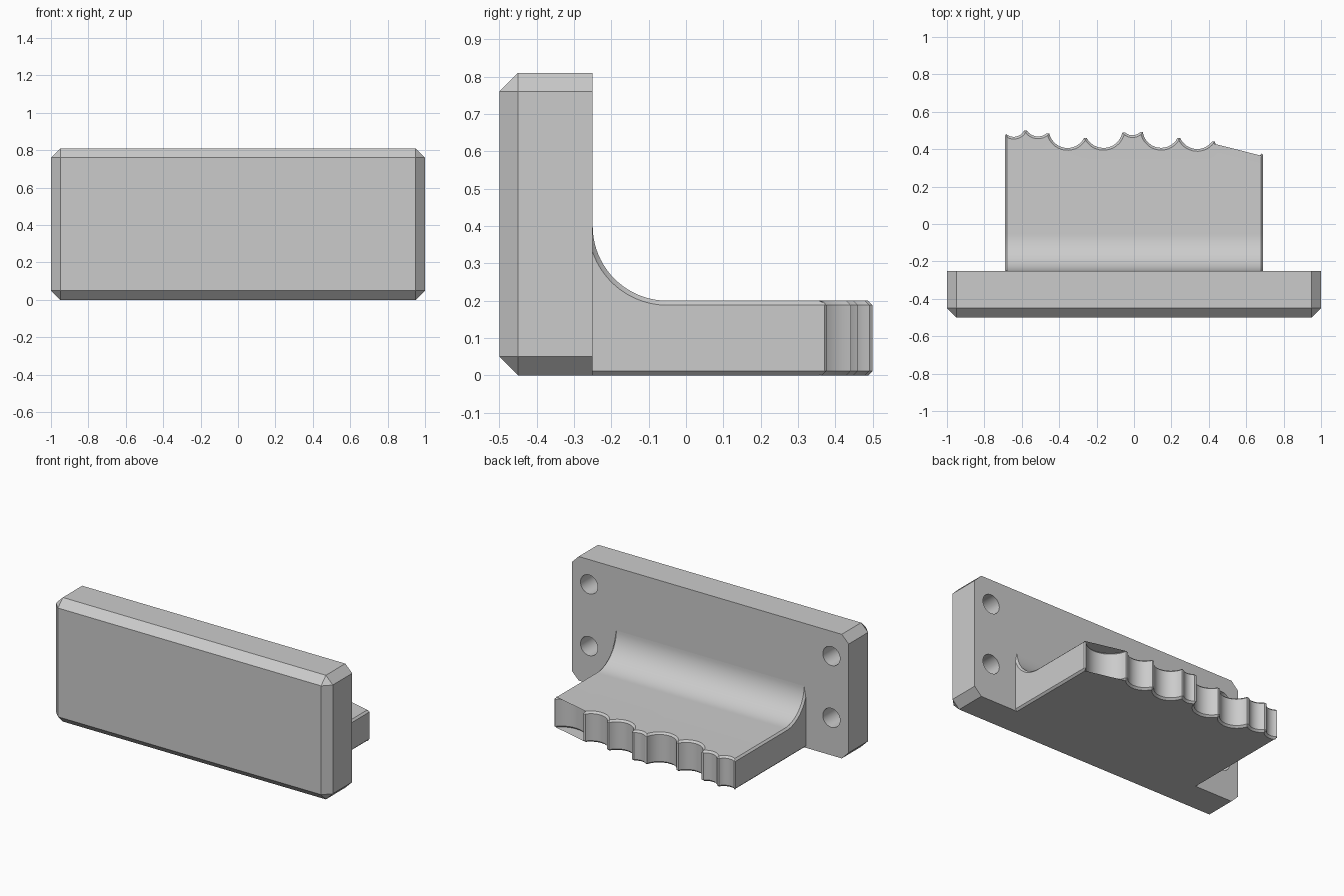
import bpy, bmesh, math
from mathutils import Vector

cube = bpy.data.objects.get("Cube")
if cube:
    bpy.data.objects.remove(cube, do_unlink=True)

grey = bpy.data.materials.new("light_grey")
grey.use_nodes = True
GREY = (0.6, 0.6, 0.6, 1)
grey.diffuse_color = GREY
grey.node_tree.nodes["Principled BSDF"].inputs["Base Color"].default_value = GREY


def finish(bm, name):
    bmesh.ops.remove_doubles(bm, verts=bm.verts, dist=0.0001)
    bmesh.ops.recalc_face_normals(bm, faces=bm.faces)
    mesh = bpy.data.meshes.new(name)
    bm.to_mesh(mesh)
    bm.free()
    obj = bpy.data.objects.new(name, mesh)
    mesh.materials.append(grey)
    bpy.context.collection.objects.link(obj)
    return obj


def activate(obj):
    bpy.ops.object.select_all(action='DESELECT')
    obj.select_set(True)
    bpy.context.view_layer.objects.active = obj


BACK = -0.25      # rear face of the plate
HEIGHT = 0.81

# Plate: a box chamfered everywhere except around its rear face
bm = bmesh.new()
bmesh.ops.create_cube(bm, size=1)
for v in bm.verts:
    v.co = (v.co.x * 2, v.co.y * 0.25 - 0.375, (v.co.z + 0.5) * HEIGHT)
edges = [e for e in bm.edges if any(v.co.y < BACK - 0.01 for v in e.verts)]
bmesh.ops.bevel(bm, geom=edges, offset=0.05, segments=1, affect='EDGES')
plate = finish(bm, "back_plate")

# Four blind screw holes drilled from the rear
bm = bmesh.new()
for x in (-0.875, 0.875):
    for z in (0.245, 0.648):
        ring = [bm.verts.new((x + 0.062 * math.cos(a), BACK + 0.05, z + 0.062 * math.sin(a)))
                for a in (math.tau * i / 32 for i in range(32))]
        face = bm.faces.new(ring)
        out = bmesh.ops.extrude_face_region(bm, geom=[face])["geom"]
        for v in out:
            if isinstance(v, bmesh.types.BMVert):
                v.co.y = BACK - 0.2
cutter = finish(bm, "hole_cutter")
cutter.hide_render = True
mod = plate.modifiers.new("holes", 'BOOLEAN')
mod.object = cutter
mod.solver = 'EXACT'
activate(plate)
bpy.ops.object.modifier_apply(modifier=mod.name)
bpy.data.objects.remove(cutter, do_unlink=True)
bpy.ops.object.shade_smooth_by_angle(angle=math.radians(30))

# Shelf: scalloped slab joined to the plate by a concave fillet
HALF, THICK, CH = 0.69, 0.2, 0.012   # half width, thickness, chamfer
JOIN, R = -0.05, 0.2                 # fillet start and radius
TIP = 0.007                          # half width of each blunt tip


def scallop(p, q, depth, steps=14):
    """Arc from p to q bulging towards -y by the given depth."""
    p, q = Vector(p), Vector(q)
    chord = q - p
    half = chord.length / 2
    along = chord.normalized()
    inward = Vector((-along.y, along.x))
    r = (half * half + depth * depth) / (2 * depth)
    centre = (p + q) / 2 - inward * (r - depth)
    sweep = math.asin(half / r)
    angles = [sweep * (2 * i / steps - 1) for i in range(steps + 1)]
    return [centre + along * r * math.sin(a) + inward * r * math.cos(a) for a in angles]


def inset(path, d):
    """Offset an open path to its left; both ends move sideways only."""
    normals = []
    for a, b in zip(path, path[1:]):
        t = (b - a).normalized()
        normals.append(Vector((-t.y, t.x)))
    result = [path[0] + normals[0] * d]
    for p, m, n in zip(path[1:], normals, normals[1:]):
        result.append(p + (m + n) * d / (1 + m.dot(n)))
    result.append(path[-1] + normals[-1] * d)
    return result


# Tip positions along the rear edge, and scallop depth between them
tips = [(HALF, 0.378), (0.425, 0.442), (0.24, 0.46), (0.04, 0.491), (-0.055, 0.49),
        (-0.26, 0.46), (-0.46, 0.485), (-0.58, 0.5), (-HALF, 0.48)]
depths = [0.083, 0.05, 0.068, 0.016, 0.068, 0.066, 0.024, 0.023]

outline = [Vector((HALF, JOIN)), Vector((HALF, tips[0][1] - TIP))]
for (ax, ay), (bx, by), depth in zip(tips, tips[1:], depths):
    outline += scallop((ax - TIP, ay), (bx + TIP, by), depth)
outline += [Vector((-HALF, tips[-1][1] - TIP)), Vector((-HALF, JOIN))]
inner = inset(outline, CH)

bm = bmesh.new()


def bridge(a, b, skip=()):
    for i in range(len(a) - 1):
        if i not in skip:
            bm.faces.new((a[i], a[i + 1], b[i + 1], b[i]))


# Slab layers from the bottom up, chamfered top and bottom
layers = [[bm.verts.new((p.x, p.y, z)) for p in path]
          for path, z in ((inner, 0), (outline, CH), (outline, THICK - CH), (inner, THICK))]
for low, high in zip(layers, layers[1:]):
    bridge(low, high)
bm.faces.new(layers[0])
bm.faces.new(layers[-1])


def fillet_section(x, bottom, radius, steps=20):
    start, end = 1.5 * math.pi, math.pi + math.acos(R / radius)
    pts = [(BACK, bottom), (JOIN, bottom)]
    for i in range(steps + 1):
        a = start + (end - start) * i / steps
        pts.append((JOIN + radius * math.cos(a), THICK + R + radius * math.sin(a)))
    return [bm.verts.new((x, y, z)) for y, z in pts]


# Fillet sections across the width, chamfered at both sides
sections = [fillet_section(-HALF, CH, R + CH), fillet_section(CH - HALF, 0, R),
            fillet_section(HALF - CH, 0, R), fillet_section(HALF, CH, R + CH)]
for a, b in zip(sections, sections[1:]):
    bridge(a, b, skip=(1,))
bm.faces.new(sections[0])
bm.faces.new(sections[-1])

shelf = finish(bm, "scalloped_shelf")
activate(shelf)
bpy.ops.object.shade_smooth_by_angle(angle=math.radians(30))
